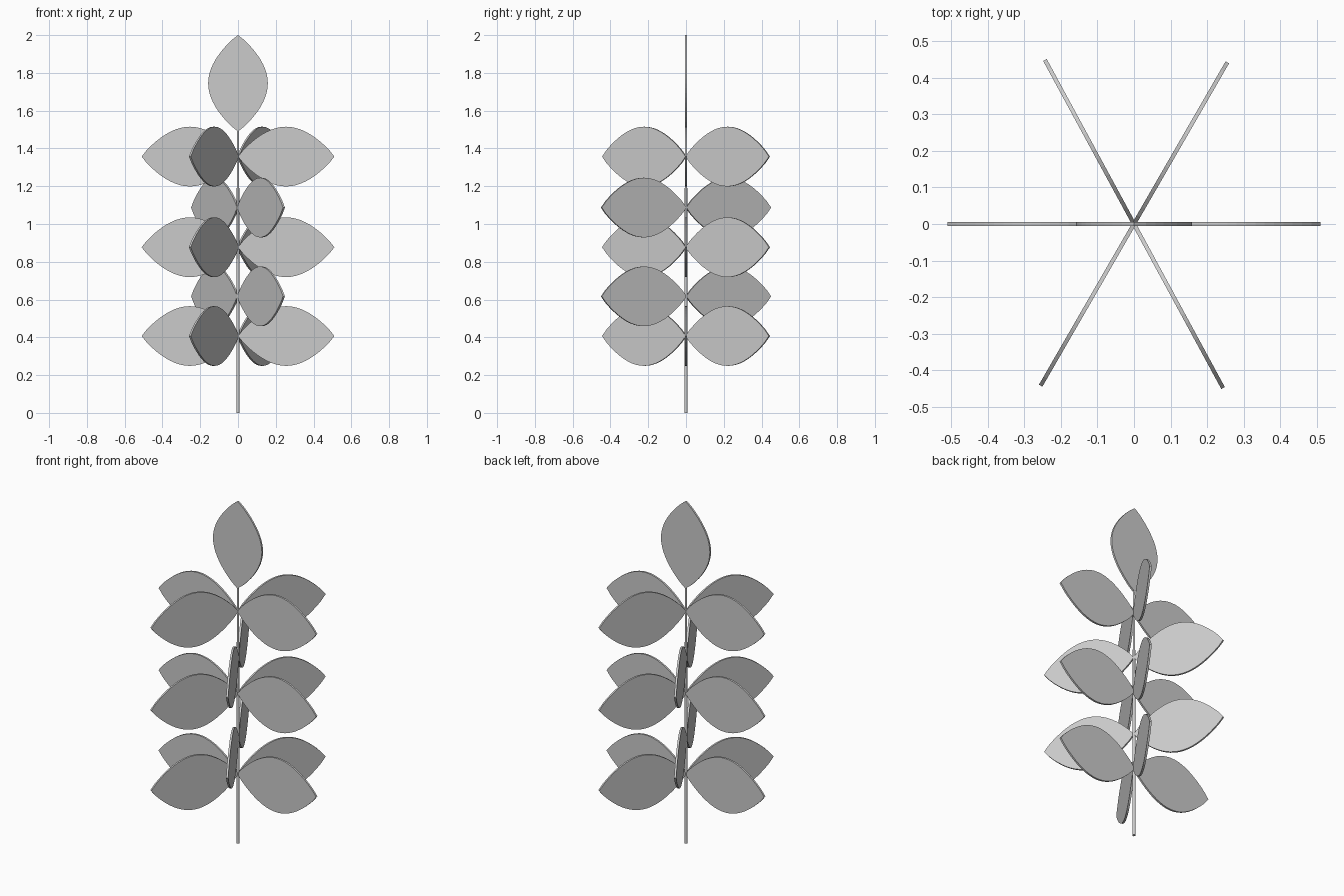
import bpy
import bmesh
from math import sin, pi, radians

cube = bpy.data.objects.get("Cube")
if cube:
    bpy.data.objects.remove(cube)

grey = bpy.data.materials.new("plain_grey")
grey.use_nodes = True
grey.diffuse_color = (0.6, 0.6, 0.6, 1)
grey.node_tree.nodes["Principled BSDF"].inputs["Base Color"].default_value = (0.6, 0.6, 0.6, 1)

LENGTH, HALF_WIDTH, THICK, STEPS = 0.51, 0.158, 0.011, 20


def finish(name, bm):
    bmesh.ops.recalc_face_normals(bm, faces=bm.faces)
    mesh = bpy.data.meshes.new(name)
    bm.to_mesh(mesh)
    bm.free()
    mesh.materials.append(grey)
    obj = bpy.data.objects.new(name, mesh)
    bpy.context.collection.objects.link(obj)
    return obj


def leaf(name, z, yaw=0, pitch=0):
    """Flat pointed oval along +x, standing upright in the xz plane."""
    upper = [(i / STEPS, sin(pi * i / STEPS) ** 0.85) for i in range(STEPS)]
    lower = [(1 - t, -w) for t, w in upper]
    bm = bmesh.new()
    ring = [bm.verts.new((t * LENGTH, -THICK / 2, w * HALF_WIDTH)) for t, w in upper + lower]
    face = bm.faces.new(ring)
    side = bmesh.ops.extrude_face_region(bm, geom=[face])["geom"]
    bmesh.ops.translate(bm, vec=(0, THICK, 0),
                        verts=[v for v in side if isinstance(v, bmesh.types.BMVert)])
    obj = finish(name, bm)
    obj.location.z = z
    obj.rotation_euler = (0, radians(pitch), radians(yaw))


# Stem, slightly tapered
bm = bmesh.new()
bmesh.ops.create_cone(bm, cap_ends=True, segments=12, radius1=0.009, radius2=0.006, depth=1.5)
bmesh.ops.translate(bm, verts=bm.verts, vec=(0, 0, 0.75))
finish("stem", bm)
stem = bpy.data.objects["stem"]
for o in bpy.context.selected_objects:
    o.select_set(False)
stem.select_set(True)
bpy.context.view_layer.objects.active = stem
bpy.ops.object.shade_smooth_by_angle()

# Tip leaf pointing straight up
leaf("tip_leaf", 1.49, pitch=-90)

# Four-leaf tiers
for n, z in enumerate((0.407, 0.877, 1.357)):
    for yaw in (0, 60, 180, 240):
        leaf(f"tier_leaf_{n + 1}_{yaw}", z, yaw)

# Leaf pairs between the tiers
for n, z in enumerate((0.617, 1.087)):
    for yaw in (118.5, 298.5):
        leaf(f"pair_leaf_{n + 1}_{int(yaw)}", z, yaw)
